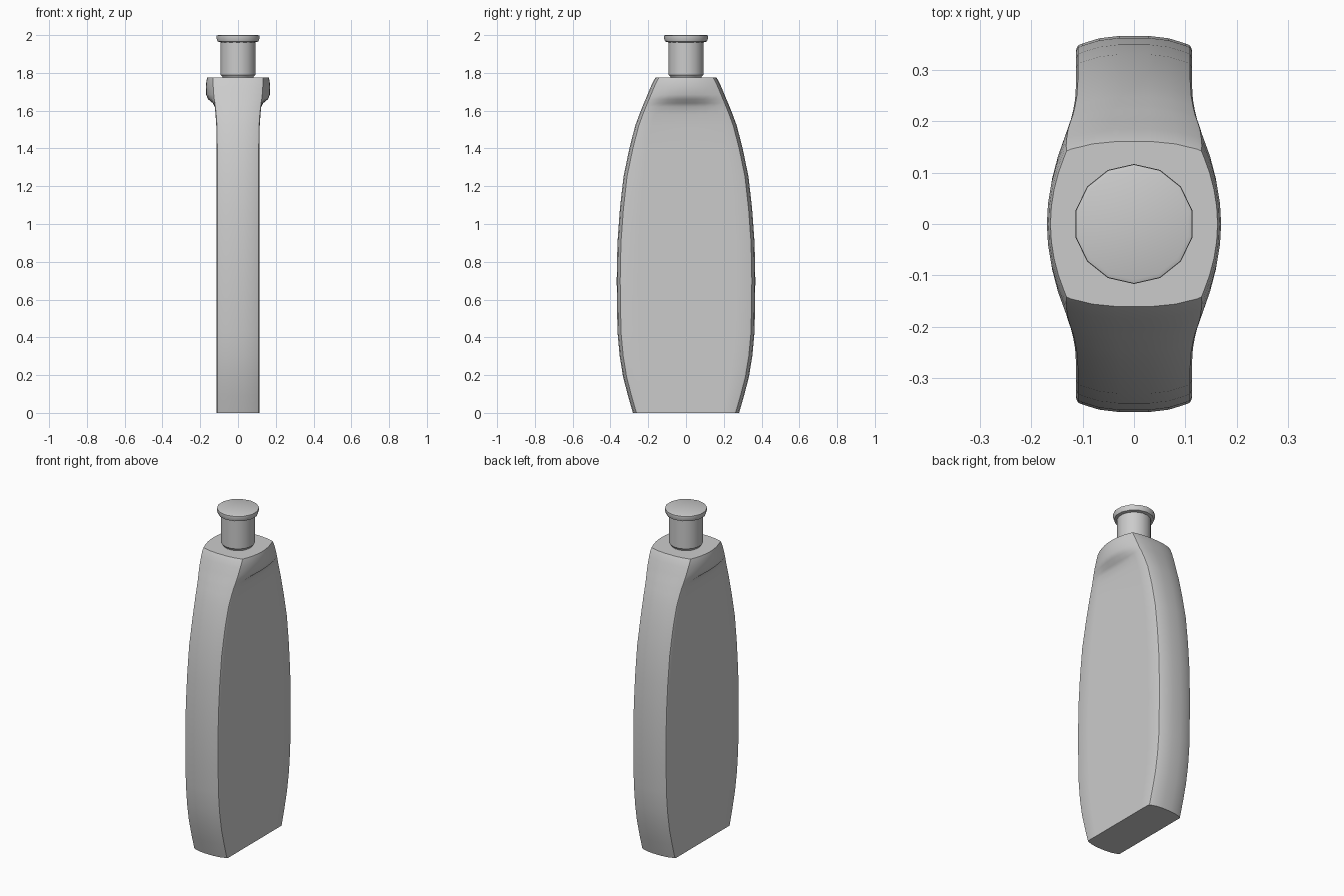
import bpy, bmesh, math

if "Cube" in bpy.data.objects:
    bpy.data.objects.remove(bpy.data.objects["Cube"])


def loft(name, rings, angle):
    """Skin a stack of equal-length rings, capped at both ends."""
    bm = bmesh.new()
    loops = [[bm.verts.new(p) for p in r] for r in rings]
    n = len(loops[0])
    for a, b in zip(loops, loops[1:]):
        for i in range(n):
            j = (i + 1) % n
            bm.faces.new((a[i], a[j], b[j], b[i]))
    bm.faces.new(loops[0][::-1])
    bm.faces.new(loops[-1])
    bmesh.ops.recalc_face_normals(bm, faces=bm.faces)
    mesh = bpy.data.meshes.new(name)
    bm.to_mesh(mesh)
    bm.free()
    ob = bpy.data.objects.new(name, mesh)
    bpy.context.collection.objects.link(ob)
    bpy.ops.object.select_all(action='DESELECT')
    ob.select_set(True)
    bpy.context.view_layer.objects.active = ob
    bpy.ops.object.shade_smooth_by_angle(angle=math.radians(angle))
    return ob


def body_ring(z, depth, xc, xm):
    """Bowed narrow faces, rounded corners, broad sides bulging from xc to xm."""
    yc = depth - 0.016                      # corner sits behind the bowed face
    r = 0.012
    half = [(xc + (xm - xc) * (1 - t * t), t * (yc - r))
            for t in (-1, -0.75, -0.5, -0.25, 0, 0.25, 0.5, 0.75, 1)]
    half += [(xc - 0.3 * r, yc - 0.3 * r), (xc - r, yc)]
    half += [(xc * f, depth - 0.016 * f * f) for f in (0.6, 0.25)]
    half += [(-xc * f, depth - 0.016 * f * f) for f in (0.25, 0.6)]
    half += [(-xc + r, yc), (-xc + 0.3 * r, yc - 0.3 * r)]
    return [(x, y, z) for x, y in half] + [(-x, -y, z) for x, y in half]


# Bottle body: z, half depth, corner half width, middle half width
sections = [
    (0.00, 0.282, 0.113, 0.113), (0.09, 0.308, 0.113, 0.113),
    (0.19, 0.334, 0.113, 0.113), (0.30, 0.352, 0.113, 0.113),
    (0.43, 0.364, 0.113, 0.113), (0.70, 0.368, 0.113, 0.113),
    (0.90, 0.364, 0.113, 0.113), (1.08, 0.351, 0.113, 0.113),
    (1.25, 0.332, 0.113, 0.113), (1.40, 0.301, 0.113, 0.113),
    (1.52, 0.270, 0.115, 0.114), (1.58, 0.248, 0.119, 0.117),
    (1.62, 0.232, 0.123, 0.123), (1.64, 0.224, 0.126, 0.134),
    (1.66, 0.215, 0.129, 0.158), (1.685, 0.205, 0.132, 0.169),
    (1.73, 0.186, 0.135, 0.170), (1.76, 0.172, 0.136, 0.167),
    (1.775, 0.162, 0.135, 0.163),
]
loft("bottle_body", [body_ring(*s) for s in sections], 35)


def round_part(name, profile, sides):
    rings = [[(r * math.cos(math.tau * (i + 0.5) / sides),
               r * math.sin(math.tau * (i + 0.5) / sides), z)
              for i in range(sides)] for r, z in profile]
    loft(name, rings, 40)


# Neck and flanged stopper
round_part("neck", [(0.082, 1.77), (0.084, 1.78), (0.094, 1.79), (0.094, 1.97)], 16)
round_part("stopper_flange",
           [(0.094, 1.962), (0.111, 1.966), (0.117, 1.985), (0.116, 1.997), (0.108, 2.0)], 14)
